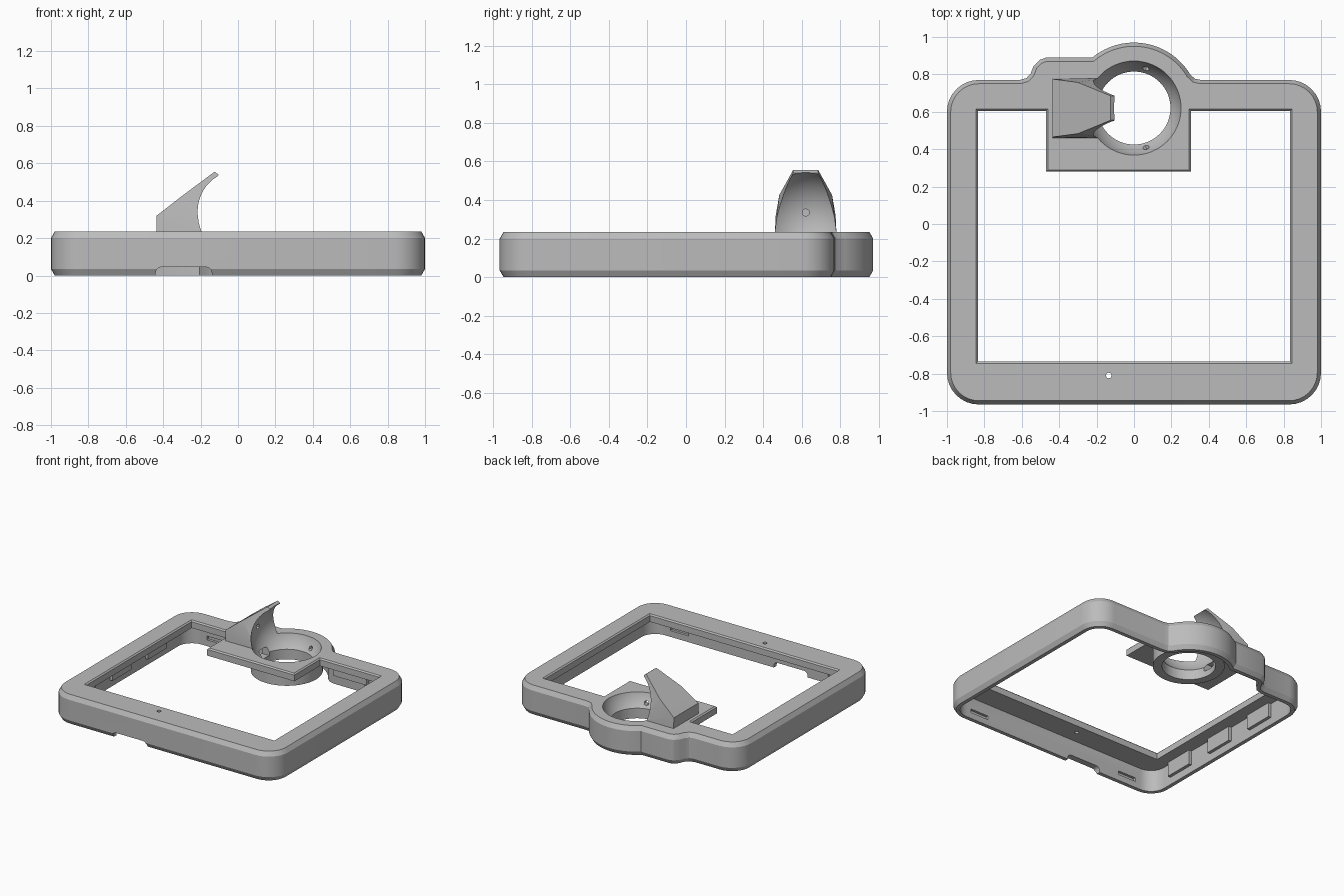
import bpy, bmesh
from math import cos, sin, radians, pi
from mathutils import Vector, Matrix

if "Cube" in bpy.data.objects:
    bpy.data.objects.remove(bpy.data.objects["Cube"])

grey = bpy.data.materials.new("plain_grey")
grey.use_nodes = True
grey.diffuse_color = (0.5, 0.5, 0.5, 1)
grey.node_tree.nodes["Principled BSDF"].inputs["Base Color"].default_value = (0.5, 0.5, 0.5, 1)

TOP, UNDER, HOLE_Y, BALL_Z, BALL_R = 0.235, 0.175, 0.62, 0.304, 0.261


def make(name, bm):
    bmesh.ops.recalc_face_normals(bm, faces=bm.faces)
    me = bpy.data.meshes.new(name)
    bm.to_mesh(me)
    bm.free()
    me.materials.append(grey)
    ob = bpy.data.objects.new(name, me)
    bpy.context.scene.collection.objects.link(ob)
    return ob


def loft(name, rings):
    """Solid through stacked (outline, z) rings."""
    bm = bmesh.new()
    loops = [[bm.verts.new((x, y, z)) for x, y in pts] for pts, z in rings]
    n = len(loops[0])
    for a, b in zip(loops, loops[1:]):
        for i in range(n):
            j = (i + 1) % n
            bm.faces.new((a[i], a[j], b[j], b[i]))
    bm.faces.new(loops[0])
    bm.faces.new(loops[-1])
    return make(name, bm)


def box(name, x0, x1, y0, y1, z0, z1):
    return loft(name, [([(x0, y0), (x1, y0), (x1, y1), (x0, y1)], z) for z in (z0, z1)])


def rod(name, start, direction, r, length, sides):
    d = Vector(direction).normalized()
    bm = bmesh.new()
    m = Matrix.Translation(Vector(start) + d * length / 2) @ d.to_track_quat('Z', 'Y').to_matrix().to_4x4()
    bmesh.ops.create_cone(bm, cap_ends=True, segments=sides, radius1=r, radius2=r, depth=length, matrix=m)
    return make(name, bm)


def ball():
    bm = bmesh.new()
    bmesh.ops.create_uvsphere(bm, u_segments=64, v_segments=40, radius=BALL_R,
                              matrix=Matrix.Translation((0, HOLE_Y, BALL_Z)))
    return make("ball_cutter", bm)


def combine(ob, tool, op='DIFFERENCE'):
    tool.hide_render = True
    mod = ob.modifiers.new("cut", 'BOOLEAN')
    mod.operation, mod.object, mod.solver = op, tool, 'EXACT'
    bpy.context.view_layer.update()
    dg = bpy.context.evaluated_depsgraph_get()
    me = bpy.data.meshes.new_from_object(ob.evaluated_get(dg))
    ob.modifiers.clear()
    ob.data = me
    bpy.data.objects.remove(tool)


def arc(cx, cy, r, a0, a1, n):
    angles = [radians(a0 + (a1 - a0) * i / n) for i in range(n + 1)]
    return [(cx + r * cos(a), cy + r * sin(a)) for a in angles]


def inset(pts, d):
    """Move a counter-clockwise outline inwards by d."""
    out = []
    for i, p in enumerate(pts):
        p = Vector(p)
        e1 = (p - Vector(pts[i - 1])).normalized()
        e2 = (Vector(pts[(i + 1) % len(pts)]) - p).normalized()
        n1, n2 = Vector((-e1.y, e1.x)), Vector((-e2.y, e2.x))
        out.append(tuple(p + (n1 + n2) * d / (1 + n1.dot(n2))))
    return out


# Outer outline: rounded rectangle with a round bulge and a small shoulder at the back
outline = (arc(-.83, -.795, .17, 180, 270, 8) + arc(.83, -.795, .17, 270, 360, 8)
           + arc(.83, .6, .17, 0, 90, 8) + [(.36, .77), (.325, .777)]
           + arc(0, HOLE_Y, .35, 31, 129.5, 24)
           + [(-.47, .89), (-.505, .877), (-.538, .843), (-.552, .805), (-.575, .78), (-.61, .77)]
           + arc(-.83, .6, .17, 90, 180, 8))
small = inset(outline, .02)
frame = loft("frame_shell", [(small, 0), (outline, .035), (outline, .2), (small, TOP)])

# Hollow underside
cavity = inset(outline, .05)
combine(frame, loft("cavity", [(cavity, -.1), (cavity, UNDER)]))

# Window with a tab for the round seat
window = [(-.835, -.735), (.835, -.735), (.835, .605), (.305, .605),
          (.305, .28), (-.47, .28), (-.47, .605), (-.835, .605)]
wide = inset(window, -.01)
combine(frame, loft("window", [(window, .1), (window, TOP - .01), (wide, TOP), (wide, .3)]))

# Collar under the tab, then the ball-shaped seat and through hole
combine(frame, rod("collar", (0, HOLE_Y, .05), (0, 0, 1), .262, .15, 64), 'UNION')
combine(frame, ball())
combine(frame, rod("through_hole", (0, HOLE_Y, -.1), (0, 0, 1), .195, .4, 64))

# Connector pocket, screw holes in the seat, pin hole in the front bar
combine(frame, box("pocket", -.3, -.15, .57, .67, .1, .165))
for s in (1, -1):
    combine(frame, rod("screw_hole", (.055, HOLE_Y + s * .18, .165), (.3, s, 0), .018, .1, 6))
combine(frame, rod("pin_hole", (-.135, -.81, .1), (0, 0, 1), .015, .2, 16))

# Cable notch in the front wall
notch = arc(-.17, .015, .03, 0, 90, 4) + arc(-.41, .015, .03, 90, 180, 4) + [(-.44, -.05), (-.14, -.05)]
cutter = loft("notch", [(notch, -.05), (notch, .2)])
cutter.data.transform(Matrix.Translation((0, -.85, 0)) @ Matrix.Rotation(pi / 2, 4, 'X'))
combine(frame, cutter)

# Latch slots inside the front and back walls
for x in (-.7, .7):
    combine(frame, box("slot", x - .08, x + .08, -.935, -.85, .05, .08))
    combine(frame, box("slot", x - .08, x + .08, .7, .74, .05, .08))

# Ribs along the inside of the side wall
for i, y in enumerate((-.6, -.15, .3)):
    box("side_rib_%d" % (i + 1), -.96, -.925, y - .12, y + .12, .06, UNDER + .01)

# Back ledge under the bar
box("back_ledge", .36, .66, .69, .73, .08, UNDER + .01)

# Tapered fin, hollowed by the same ball
bm = bmesh.new()
for x, w, z in ((-.435, .16, .22), (-.15, .16, .22), (-.435, .155, .32),
                (-.3, .137, .425), (-.125, .065, .555), (-.105, .065, .54)):
    for s in (1, -1):
        bm.verts.new((x, HOLE_Y + s * w, z))
bmesh.ops.convex_hull(bm, input=bm.verts)
bmesh.ops.dissolve_limit(bm, angle_limit=radians(1), verts=bm.verts, edges=bm.edges)
fin = make("fin", bm)
combine(fin, ball())
combine(fin, rod("fin_screw_hole", (-.2, HOLE_Y, .335), (-1, 0, 0), .02, .12, 6))

# Smooth the curved surfaces, keep edges sharp
for ob in (frame, fin):
    bpy.ops.object.select_all(action='DESELECT')
    ob.select_set(True)
    bpy.context.view_layer.objects.active = ob
    bpy.ops.object.shade_smooth_by_angle(angle=radians(25))
